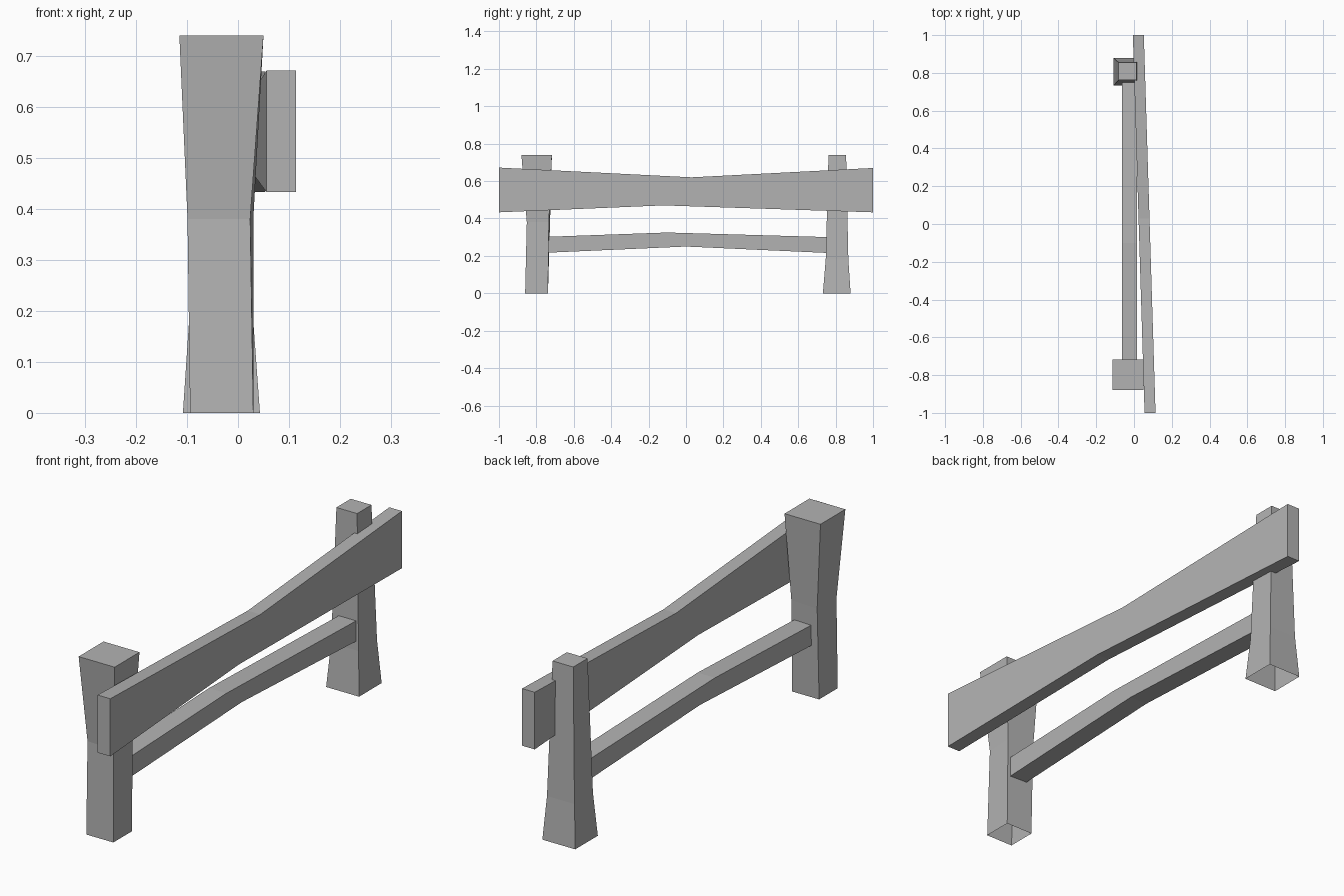
import bpy
import bmesh
import math
from mathutils import Vector, Matrix

cube = bpy.data.objects.get("Cube")
if cube:
    bpy.data.objects.remove(cube, do_unlink=True)

# One plain grey for the whole fence
grey = bpy.data.materials.new("plain_grey")
grey.use_nodes = True
colour = (0.45, 0.45, 0.45, 1)
grey.diffuse_color = colour
grey.node_tree.nodes["Principled BSDF"].inputs["Base Color"].default_value = colour


def finish(name, bm):
    mesh = bpy.data.meshes.new(name)
    bm.to_mesh(mesh)
    bm.free()
    mesh.materials.append(grey)
    obj = bpy.data.objects.new(name, mesh)
    bpy.context.collection.objects.link(obj)
    return obj


def bridge(bm, lower, upper):
    for i in range(len(lower)):
        j = (i + 1) % len(lower)
        bm.faces.new((lower[i], lower[j], upper[j], upper[i]))


def post(name, sections):
    """Stack of square rings (z, x0, x1, y0, y1, yaw); capped on top, open below."""
    bm = bmesh.new()
    previous = None
    for z, x0, x1, y0, y1, yaw in sections:
        centre = Vector(((x0 + x1) / 2, (y0 + y1) / 2, z))
        turn = Matrix.Rotation(yaw, 3, "Z")
        ring = []
        for sx, sy in ((-1, -1), (1, -1), (1, 1), (-1, 1)):
            corner = Vector((sx * (x1 - x0) / 2, sy * (y1 - y0) / 2, 0))
            ring.append(bm.verts.new(centre + turn @ corner))
        if previous:
            bridge(bm, previous, ring)
        previous = ring
    bm.faces.new(previous)
    return finish(name, bm)


def rail(name, bottom, top, x_front, x_back, width):
    """Side profile of (y, z) points given a thickness, slanting from front to back."""
    bm = bmesh.new()
    y_front, y_back = bottom[0][0], bottom[-1][0]
    sides = []
    for offset in (0, width):
        rows = []
        for line in (bottom, top):
            row = []
            for y, z in line:
                t = (y - y_front) / (y_back - y_front)
                x = x_front + (x_back - x_front) * t + offset
                row.append(bm.verts.new((x, y, z)))
            rows.append(row)
        for i in range(len(bottom) - 1):
            bm.faces.new((rows[0][i], rows[0][i + 1], rows[1][i + 1], rows[1][i]))
        sides.append(rows[0] + rows[1][::-1])
    bridge(bm, sides[0], sides[1])
    bmesh.ops.recalc_face_normals(bm, faces=bm.faces)
    return finish(name, bm)


# Front post: wide head, narrow slightly twisted waist
post("front_post", [
    (0.0, -0.094, 0.03, -0.86, -0.738, 0),
    (0.38, -0.096, 0.027, -0.848, -0.73, math.radians(-3)),
    (0.74, -0.115, 0.05, -0.88, -0.717, 0),
])

# Back post: flared foot, tapering to a small head
post("back_post", [
    (0.0, -0.108, 0.043, 0.732, 0.88, 0),
    (0.18, -0.096, 0.03, 0.747, 0.868, 0),
    (0.74, -0.082, 0.013, 0.762, 0.856, 0),
])

# Upper rail: pinched in the middle, running past both posts
rail("upper_rail",
     [(-1, 0.433), (-0.12, 0.47), (1, 0.433)],
     [(-1, 0.672), (0.03, 0.62), (1, 0.67)],
     0.056, -0.006, 0.058)

# Lower rail: slightly bowed, set between the posts
rail("lower_rail",
     [(-0.745, 0.217), (0.0, 0.25), (0.775, 0.215)],
     [(-0.745, 0.302), (-0.1, 0.325), (0.775, 0.3)],
     -0.063, -0.063, 0.08)
